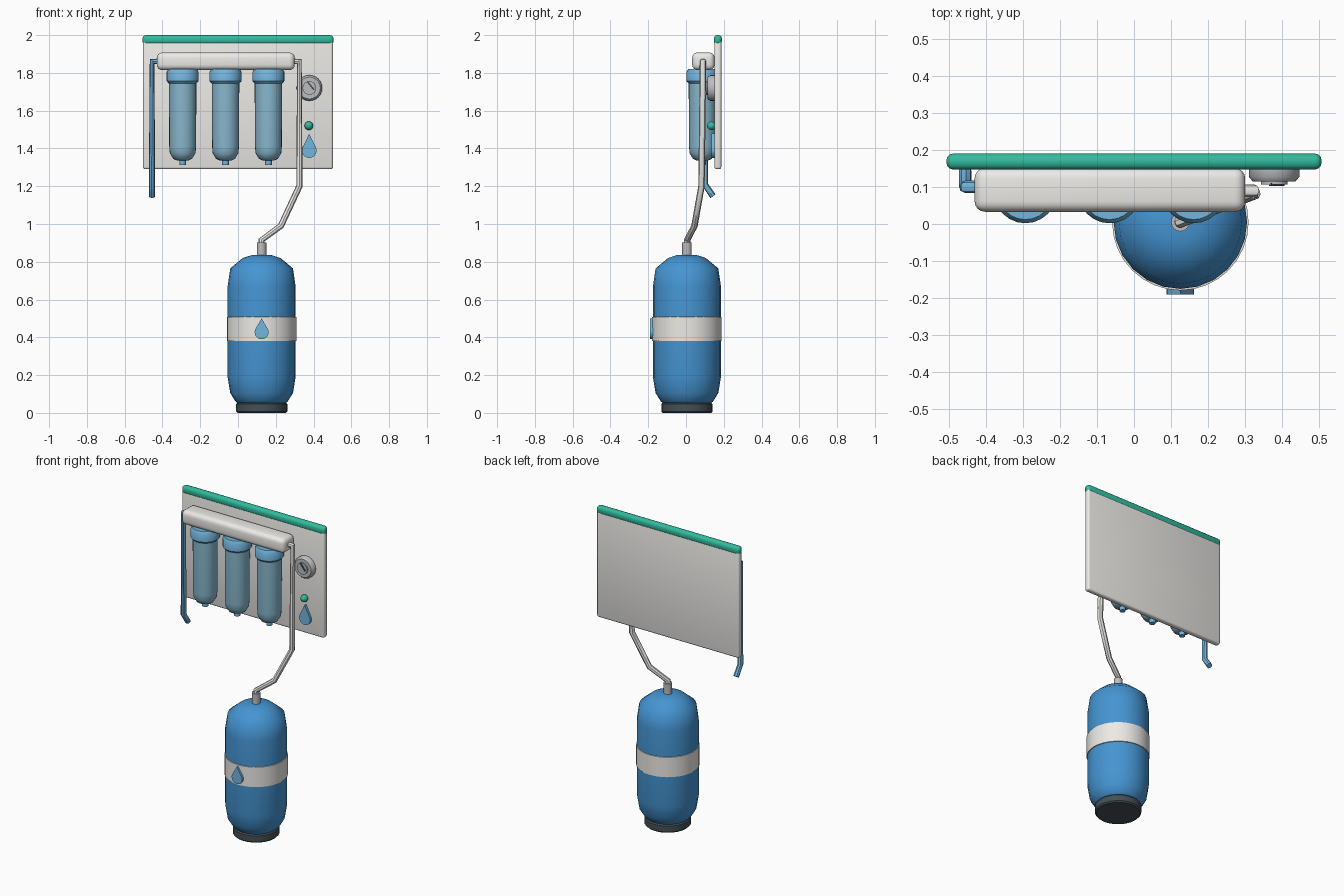
import bpy, bmesh
from math import pi, sin, cos, radians, asin, sqrt

if "Cube" in bpy.data.objects:
    bpy.data.objects.remove(bpy.data.objects["Cube"])


def material(name, r, g, b):
    m = bpy.data.materials.new(name)
    m.diffuse_color = (r, g, b, 1)
    m.use_nodes = True
    m.node_tree.nodes["Principled BSDF"].inputs["Base Color"].default_value = m.diffuse_color
    return m


WHITE = material("off_white", 0.84, 0.83, 0.80)
BLUE = material("tank_blue", 0.06, 0.30, 0.65)
LIGHT = material("light_blue", 0.17, 0.46, 0.72)
CLEAR = material("filter_blue", 0.25, 0.48, 0.62)
GREEN = material("green", 0.03, 0.50, 0.34)
DARK = material("dark", 0.06, 0.08, 0.09)
GREY = material("gauge_grey", 0.50, 0.51, 0.53)


def finish(ob, mat, angle=40):
    ob.data.materials.clear()
    ob.data.materials.append(mat)
    bpy.ops.object.select_all(action='DESELECT')
    ob.select_set(True)
    bpy.context.view_layer.objects.active = ob
    bpy.ops.object.shade_smooth_by_angle(angle=radians(angle))
    return ob


def from_bmesh(name, bm, mat, loc=(0, 0, 0), rot=(0, 0, 0), angle=40):
    bmesh.ops.recalc_face_normals(bm, faces=bm.faces)
    me = bpy.data.meshes.new(name)
    bm.to_mesh(me)
    bm.free()
    ob = bpy.data.objects.new(name, me)
    bpy.context.collection.objects.link(ob)
    ob.location, ob.rotation_euler = loc, rot
    return finish(ob, mat, angle)


def box(name, lo, hi, mat, bevel=0.0, segs=3, turn=0):
    bm = bmesh.new()
    bmesh.ops.create_cube(bm, size=1)
    for v in bm.verts:
        v.co = [c * (h - l) for c, l, h in zip(v.co, lo, hi)]
    if bevel:
        bmesh.ops.bevel(bm, geom=bm.edges[:], offset=bevel, segments=segs,
                        profile=0.5, affect='EDGES')
    mid = [(l + h) / 2 for l, h in zip(lo, hi)]
    return from_bmesh(name, bm, mat, mid, (0, turn, 0))


def lathe(name, profile, mat, loc, sides=24, rot=(0, 0, 0), angle=40):
    """Revolve (radius, height) points around z, capping open ends."""
    bm = bmesh.new()
    rings = [[bm.verts.new((r * cos(2 * pi * i / sides), r * sin(2 * pi * i / sides), z))
              for i in range(sides)] for r, z in profile]
    for a, b in zip(rings, rings[1:]):
        for i in range(sides):
            j = (i + 1) % sides
            bm.faces.new((a[i], a[j], b[j], b[i]))
    bm.faces.new(rings[0][::-1])
    bm.faces.new(rings[-1])
    return from_bmesh(name, bm, mat, loc, rot, angle)


def tube(name, points, radius, mat):
    cu = bpy.data.curves.new(name, 'CURVE')
    cu.dimensions = '3D'
    cu.bevel_depth, cu.bevel_resolution, cu.use_fill_caps = radius, 2, True
    sp = cu.splines.new('POLY')
    sp.points.add(len(points) - 1)
    for p, co in zip(sp.points, points):
        p.co = (*co, 1)
    ob = bpy.data.objects.new(name, cu)
    bpy.context.collection.objects.link(ob)
    bpy.ops.object.select_all(action='DESELECT')
    ob.select_set(True)
    bpy.context.view_layer.objects.active = ob
    bpy.ops.object.convert(target='MESH')
    return finish(bpy.context.object, mat)


def droplet(name, x, z_low, z_top, r, y_front, y_back):
    """Flat water drop: a round bottom joined by tangents to a point."""
    zc = z_low + r
    t = asin(r / (z_top - zc))
    pts = [(0, z_top)]
    for i in range(17):
        a = t - (pi + 2 * t) * i / 16
        pts.append((r * cos(a), zc + r * sin(a)))
    bm = bmesh.new()
    face = bm.faces.new([bm.verts.new((px, y_front, pz)) for px, pz in pts])
    ext = bmesh.ops.extrude_face_region(bm, geom=[face])
    for v in ext['geom']:
        if isinstance(v, bmesh.types.BMVert):
            v.co.y = y_back
    if not any(len(f.verts) == len(pts) and f.calc_center_median().y < y_front + 1e-5
               for f in bm.faces):
        bm.faces.new([v for v in bm.verts if abs(v.co.y - y_front) < 1e-6])
    return from_bmesh(name, bm, LIGHT, (x, 0, 0))


# Wall panel, top rail and manifold
box("back_panel", (-0.503, 0.15, 1.29), (0.503, 0.187, 1.98), WHITE, 0.012)
box("top_rail", (-0.506, 0.147, 1.95), (0.506, 0.19, 2.0), GREEN, 0.018)
box("manifold", (-0.43, 0.033, 1.815), (0.30, 0.151, 1.908), WHITE, 0.028, 4)

# Three filter canisters
for n, x in enumerate((-0.293, -0.066, 0.161), 1):
    at = (x, 0.087, 0)
    lathe(f"filter_body_{n}", [(0.03, 1.336), (0.05, 1.345), (0.068, 1.375),
                               (0.071, 1.41), (0.073, 1.76)], CLEAR, at)
    lathe(f"filter_cap_{n}", [(0.074, 1.745), (0.085, 1.757), (0.085, 1.805),
                              (0.075, 1.82)], LIGHT, at)
    lathe(f"filter_drain_{n}", [(0.018, 1.312), (0.018, 1.345)], LIGHT, at, 12)

# Inlet and outlet hoses
tube("inlet_hose", [(-0.41, 0.1, 1.86), (-0.455, 0.1, 1.86), (-0.455, 0.1, 1.21),
                    (-0.455, 0.143, 1.147)], 0.017, LIGHT)
tube("outlet_hose", [(0.28, 0.09, 1.86), (0.325, 0.09, 1.86), (0.325, 0.082, 1.2),
                     (0.227, 0.045, 0.99), (0.125, 0.006, 0.915),
                     (0.125, 0.005, 0.87)], 0.017, WHITE)

# Pressure gauge, status lamp and panel badge
front = (pi / 2, 0, 0)
lathe("gauge_case", [(0.068, 0), (0.068, 0.025), (0.058, 0.037), (0.05, 0.037)],
      GREY, (0.378, 0.152, 1.72), 24, front)
lathe("gauge_face", [(0.036, 0), (0.036, 0.012)], GREY, (0.378, 0.119, 1.72), 24, front)
box("gauge_needle", (0.381, 0.102, 1.704), (0.389, 0.11, 1.76), DARK, turn=radians(-38))
lathe("status_lamp", [(0.023 * cos(a), 0.018 + 0.023 * sin(a)) for a in
                      [radians(d) for d in (-60, -30, 0, 30, 60, 85)]],
      GREEN, (0.375, 0.152, 1.52), 16, front)
droplet("panel_badge", 0.377, 1.35, 1.478, 0.039, 0.135, 0.152)

# Storage tank
at = (0.125, 0.005, 0)
lathe("tank_base", [(0.128, 0), (0.136, 0.008), (0.136, 0.046), (0.128, 0.054)], DARK, at)
lathe("tank_body", [(0.125, 0.05), (0.138, 0.06), (0.166, 0.105), (0.18, 0.19),
                    (0.18, 0.67), (0.166, 0.765), (0.10, 0.82), (0.05, 0.836)],
      BLUE, at, 24, angle=60)
lathe("tank_band", [(0.18, 0.38), (0.184, 0.381), (0.184, 0.508), (0.18, 0.509)],
      WHITE, at, 32)
lathe("tank_neck", [(0.025, 0.82), (0.025, 0.902)], GREY, at, 16)
droplet("tank_badge", 0.125, 0.39, 0.50, 0.037, -0.19, -0.17)
